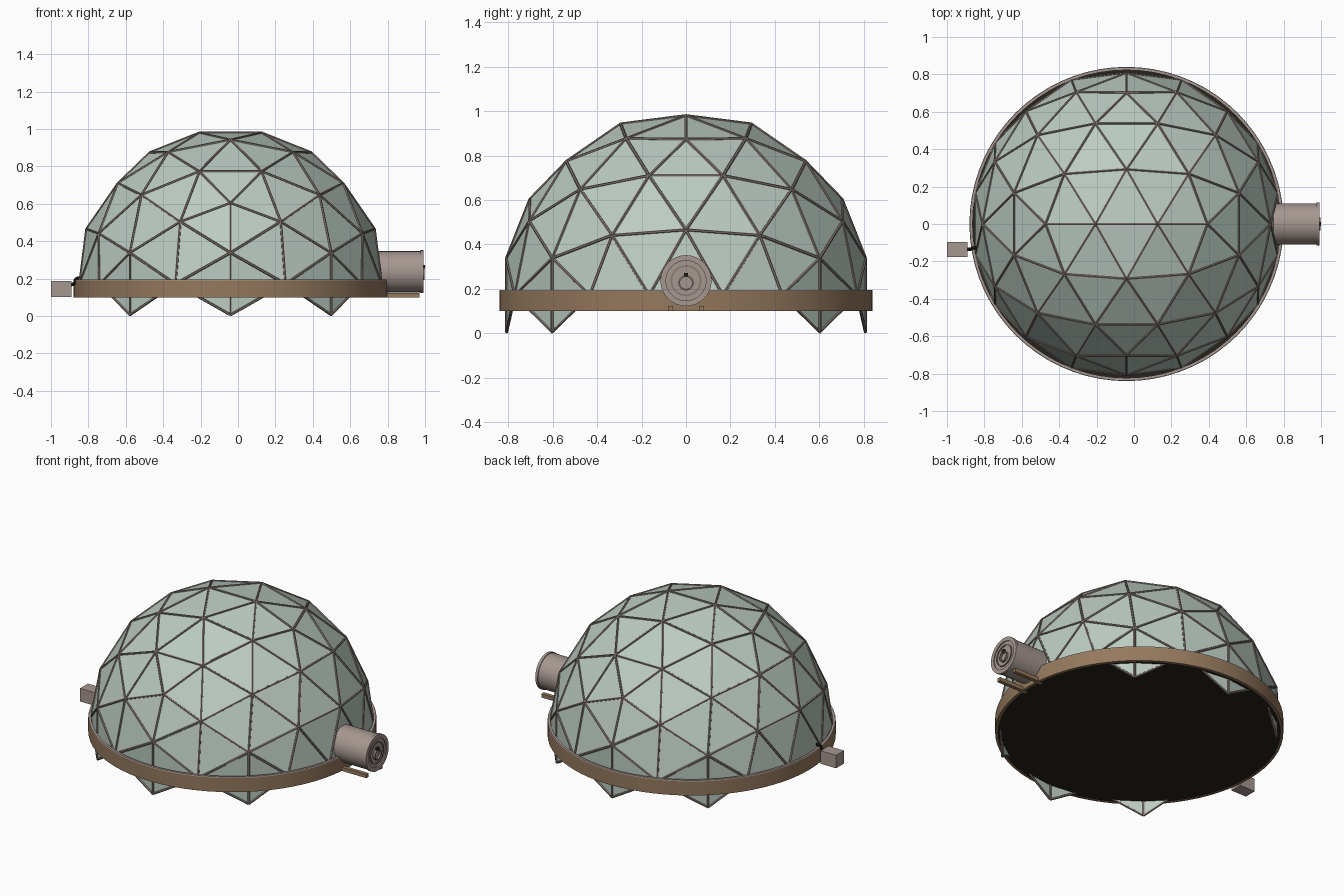
import bpy, bmesh, math
from mathutils import Vector, Matrix

if "Cube" in bpy.data.objects:
    bpy.data.objects.remove(bpy.data.objects["Cube"])

CX, CZ, R = -0.04, 0.172, 0.824      # dome centre and radius


def material(name, rgb):
    m = bpy.data.materials.new(name)
    m.diffuse_color = (*rgb, 1)
    m.use_nodes = True
    m.node_tree.nodes["Principled BSDF"].inputs["Base Color"].default_value = m.diffuse_color
    return m


PANEL = material("pale_green_panel", (0.50, 0.60, 0.54))
METAL = material("warm_grey_metal", (0.38, 0.31, 0.28))
STRUT = material("strut_grey", (0.25, 0.20, 0.175))
BROWN = material("brown_ring", (0.30, 0.19, 0.11))
DARK = material("dark_brown", (0.02, 0.016, 0.011))


def finish(name, bm, mats, smooth=False):
    me = bpy.data.meshes.new(name)
    bm.to_mesh(me)
    bm.free()
    ob = bpy.data.objects.new(name, me)
    bpy.context.collection.objects.link(ob)
    for m in mats:
        me.materials.append(m)
    if smooth:
        bpy.context.view_layer.objects.active = ob
        ob.select_set(True)
        bpy.ops.object.shade_smooth_by_angle(angle=math.radians(35))
        ob.select_set(False)
    return ob


def rod(bm, a, b, r, sides):
    """Capped cylinder between two points."""
    d = b - a
    mat = Matrix.Translation((a + b) / 2) @ d.to_track_quat('Z', 'Y').to_matrix().to_4x4()
    bmesh.ops.create_cone(bm, cap_ends=True, segments=sides, radius1=r, radius2=r,
                          depth=d.length, matrix=mat)


def box(name, lo, hi, mat):
    lo, hi = Vector(lo), Vector(hi)
    bm = bmesh.new()
    bmesh.ops.create_cube(bm, size=1, matrix=Matrix.Translation((lo + hi) / 2)
                          @ Matrix.Diagonal((*(hi - lo), 1)))
    return finish(name, bm, [mat])


def lathe(name, profile, centre, axis, mat, steps=64, closed=True):
    """Spin a (radius, height) profile around the z or x axis."""
    bm = bmesh.new()
    rings = []
    for i in range(steps):
        t = 2 * math.pi * i / steps
        ring = []
        for r, h in profile:
            u, v = r * math.cos(t), r * math.sin(t)
            p = (u, v, h) if axis == 'z' else (h, u, v)
            ring.append(bm.verts.new(Vector(p) + Vector(centre)))
        rings.append(ring)
    n = len(profile)
    for i in range(steps):
        a, b = rings[i], rings[(i + 1) % steps]
        for j in range(n if closed else n - 1):
            k = (j + 1) % n
            bm.faces.new((a[j], b[j], b[k], a[k]))
    bmesh.ops.recalc_face_normals(bm, faces=bm.faces)
    return finish(name, bm, [mat], True)


# Geodesic shell: icosahedron with each edge split in three, pushed to a sphere
PHI = (1 + 5 ** 0.5) / 2
ico = []
for s in (1, -1):
    for t in (PHI, -PHI):
        ico += [Vector((s, 0, t)), Vector((0, t, s)), Vector((t, s, 0))]
points = list(ico)
near = lambda a, b: abs((a - b).length - 2) < 0.01
for i, a in enumerate(ico):
    for j in range(i + 1, 12):
        b = ico[j]
        if near(a, b):
            points += [(2 * a + b) / 3, (a + 2 * b) / 3]
            points += [(a + b + c) / 3 for c in ico[j + 1:] if near(a, c) and near(b, c)]
shell = bmesh.new()
for p in points:
    shell.verts.new(p.normalized() * R)
bmesh.ops.convex_hull(shell, input=shell.verts)
low = [v for v in shell.verts if v.co.z < -0.25 * R]
bmesh.ops.delete(shell, geom=low, context='VERTS')
bmesh.ops.translate(shell, verts=shell.verts, vec=(CX, 0, CZ))

# Struts along every panel edge
struts = bmesh.new()
for e in shell.edges:
    rod(struts, e.verts[0].co.copy(), e.verts[1].co.copy(), 0.007, 6)
finish("dome_struts", struts, [STRUT])
finish("dome_panels", shell, [PANEL])

# Base ring, its thin rim and the dark floor
lathe("base_ring", [(0.825, 0.10), (0.84, 0.10), (0.84, 0.19), (0.825, 0.19)],
      (CX, 0, 0), 'z', BROWN, 72)
lathe("ring_rim", [(0.823, 0.19), (0.84, 0.19), (0.838, 0.196), (0.823, 0.196)],
      (CX, 0, 0), 'z', METAL, 72)
floor = bmesh.new()
rod(floor, Vector((CX, 0, 0.102)), Vector((CX, 0, 0.112)), 0.826, 72)
finish("floor", floor, [DARK])

# Airlock tube with end flange and door
AZ = 0.237
tube = bmesh.new()
rod(tube, Vector((0.72, 0, AZ)), Vector((0.985, 0, AZ)), 0.11, 32)
finish("airlock_tube", tube, [METAL], True)
lathe("airlock_flange", [(0.09, 0.975), (0.115, 0.975), (0.115, 0.992), (0.09, 0.992)],
      (0, 0, AZ), 'x', METAL, 32)
lathe("door_seal", [(0.062, 0.98), (0.07, 0.98), (0.07, 0.99), (0.062, 0.99)],
      (0, 0, AZ), 'x', STRUT, 32)
lathe("door_wheel", [(0.027, 0.983), (0.034, 0.983), (0.034, 0.998), (0.027, 0.998)],
      (0, 0, AZ - 0.01), 'x', STRUT, 24)
box("door_handle", (0.983, -0.01, AZ + 0.018), (1.0, 0.01, AZ + 0.035), DARK)

# Rails under the airlock
for side, y in (("left", -0.07), ("right", 0.07)):
    box("airlock_rail_" + side, (0.76, y - 0.012, 0.10), (0.97, y + 0.012, 0.124), BROWN)

# Service box with a bent pipe into the dome
box("service_box", (-1.0, -0.177, 0.103), (-0.89, -0.097, 0.187), METAL)
pipe = bmesh.new()
path = [Vector(p) for p in ((-0.9, -0.135, 0.165), (-0.875, -0.135, 0.172),
                            (-0.865, -0.13, 0.2), (-0.82, -0.12, 0.21))]
for a, b in zip(path, path[1:]):
    rod(pipe, a, b, 0.009, 10)
finish("service_pipe", pipe, [DARK], True)
